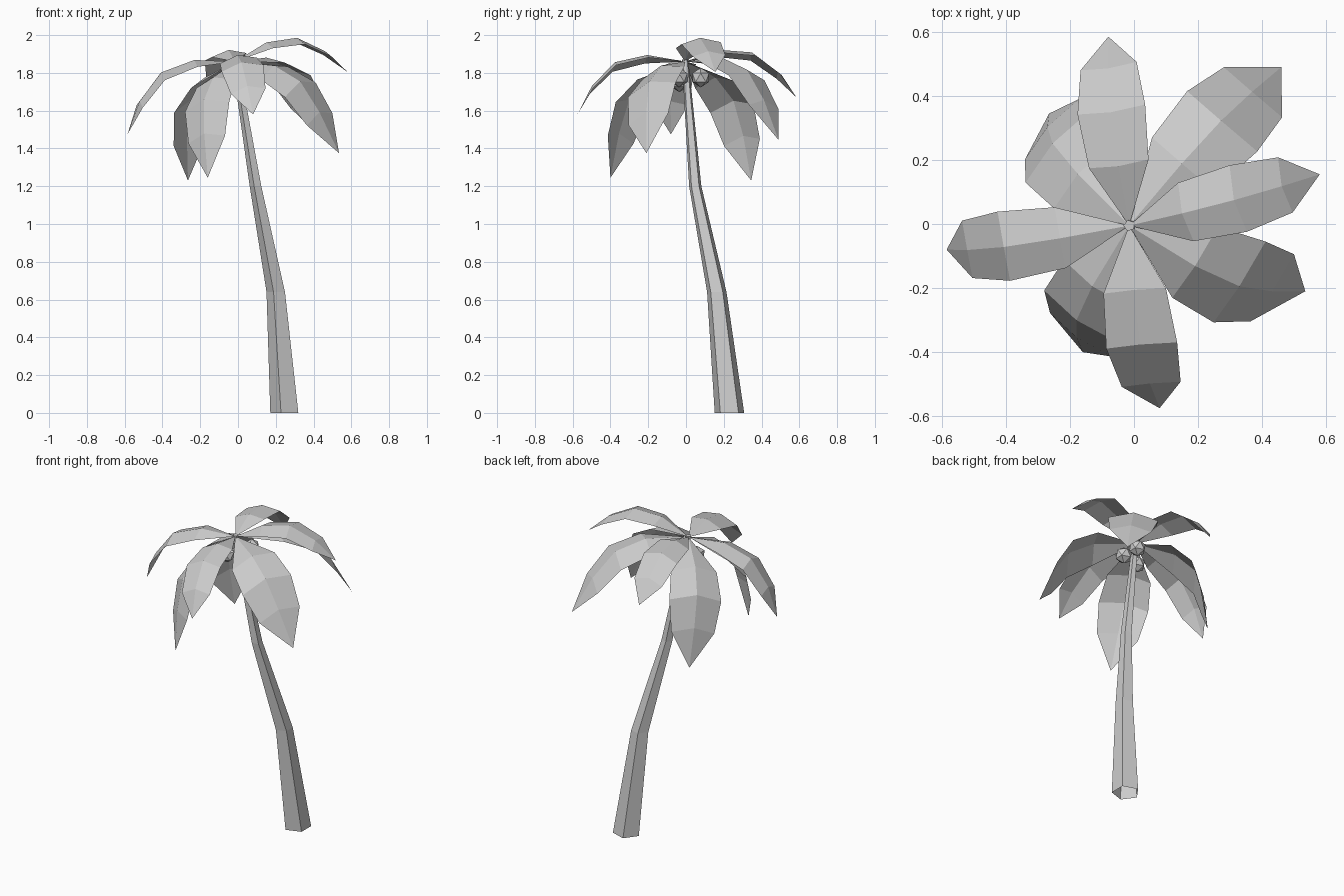
import bpy, bmesh, math
from mathutils import Matrix, Vector

cube = bpy.data.objects.get("Cube")
if cube:
    bpy.data.objects.remove(cube, do_unlink=True)

grey = bpy.data.materials.new("plain_grey")
grey.use_nodes = True
grey.diffuse_color = (0.6, 0.6, 0.6, 1)
grey.node_tree.nodes["Principled BSDF"].inputs["Base Color"].default_value = grey.diffuse_color


def finish(name, bm):
    """Turn a bmesh into a flat shaded object."""
    mesh = bpy.data.meshes.new(name)
    bm.to_mesh(mesh)
    bm.free()
    mesh.materials.append(grey)
    obj = bpy.data.objects.new(name, mesh)
    bpy.context.collection.objects.link(obj)
    return obj


def build_trunk():
    """Five-sided leaning tube, open below: each station is x, y, z, radius."""
    stations = [(0.253, 0.23, 0, 0.082), (0.205, 0.163, 0.64, 0.054),
                (0.096, 0.049, 1.2, 0.034), (-0.015, -0.005, 1.87, 0.018)]
    sides = 5
    bm = bmesh.new()
    rings = []
    for x, y, z, radius in stations:
        angles = [math.pi + math.tau * i / sides for i in range(sides)]
        rings.append([bm.verts.new((x + radius * math.cos(a), y + radius * math.sin(a), z))
                      for a in angles])
    for low, high in zip(rings, rings[1:]):
        for i in range(sides):
            j = (i + 1) % sides
            bm.faces.new((low[i], low[j], high[j], high[i]))
    bm.faces.new(rings[-1])
    finish("trunk", bm)


def build_coconut(name, centre):
    bm = bmesh.new()
    bmesh.ops.create_icosphere(bm, subdivisions=1, radius=0.052,
                               matrix=Matrix.Translation(centre))
    finish(name, bm)


def build_frond(name, crown, tip, roll, width, pull):
    """Arched, folded leaf; pull below 1 draws the outer folds inwards."""
    chord = Vector((0.59, 0, -0.375))
    midrib = [Vector((0.222, 0, 0.014)), Vector((0.403, 0, -0.048)) * pull,
              Vector((0.522, 0, -0.2)) * pull]
    width_shares = [0.88, 1, 0.83]
    reach = Vector(tip) - crown
    scale = reach.length / chord.length

    # Frame along the leaf: outwards, sideways, upwards
    out = reach.normalized()
    side = Vector((0, 0, 1)).cross(out).normalized()
    frame = Matrix((out, side, out.cross(side))).transposed()
    level = Matrix.Rotation(math.atan2(chord.z, chord.x), 3, "Y")
    turn = frame @ Matrix.Rotation(math.radians(roll), 3, "X") @ level

    bm = bmesh.new()

    def point(v):
        return bm.verts.new(crown + turn @ v)

    base = point(Vector())
    end = point(chord * scale)
    rows = []
    for mid, share in zip(midrib, width_shares):
        half = width * share / 2
        rows.append([point(mid * scale + Vector((0, s * half, -abs(s) * half * 0.3)))
                     for s in (-1, 0, 1)])
    for k in (0, 1):
        bm.faces.new((base, rows[0][k], rows[0][k + 1]))
        for near, far in zip(rows, rows[1:]):
            bm.faces.new((near[k], far[k], far[k + 1], near[k + 1]))
        bm.faces.new((rows[-1][k], end, rows[-1][k + 1]))
    finish(name, bm)


build_trunk()

# Coconuts clustered under the crown
for i, centre in enumerate([(0.045, -0.037, 1.775), (0.04, 0.078, 1.775), (-0.05, -0.035, 1.75)]):
    build_coconut(f"coconut_{i + 1}", centre)

# Fronds: tip position, roll in degrees, widest width, pull
fronds = {
    "back": ((-0.08, 0.585, 1.67), -7, 0.215, 1),
    "left": ((0.58, 0.155, 1.805), 3, 0.215, 1),
    "back_left": ((0.46, 0.49, 1.445), -6, 0.29, 0.94),
    "front_left": ((0.535, -0.21, 1.375), 19, 0.31, 0.92),
    "back_right": ((-0.265, 0.345, 1.23), -15, 0.31, 0.92),
    "right": ((-0.585, -0.08, 1.475), -5, 0.22, 1),
    "front_right": ((-0.16, -0.4, 1.245), 18, 0.29, 0.91),
    "front": ((0.08, -0.575, 1.58), 10, 0.225, 1),
}
crown = Vector((-0.015, -0.005, 1.86))
for where, (tip, roll, width, pull) in fronds.items():
    build_frond(f"frond_{where}", crown, tip, roll, width, pull)
